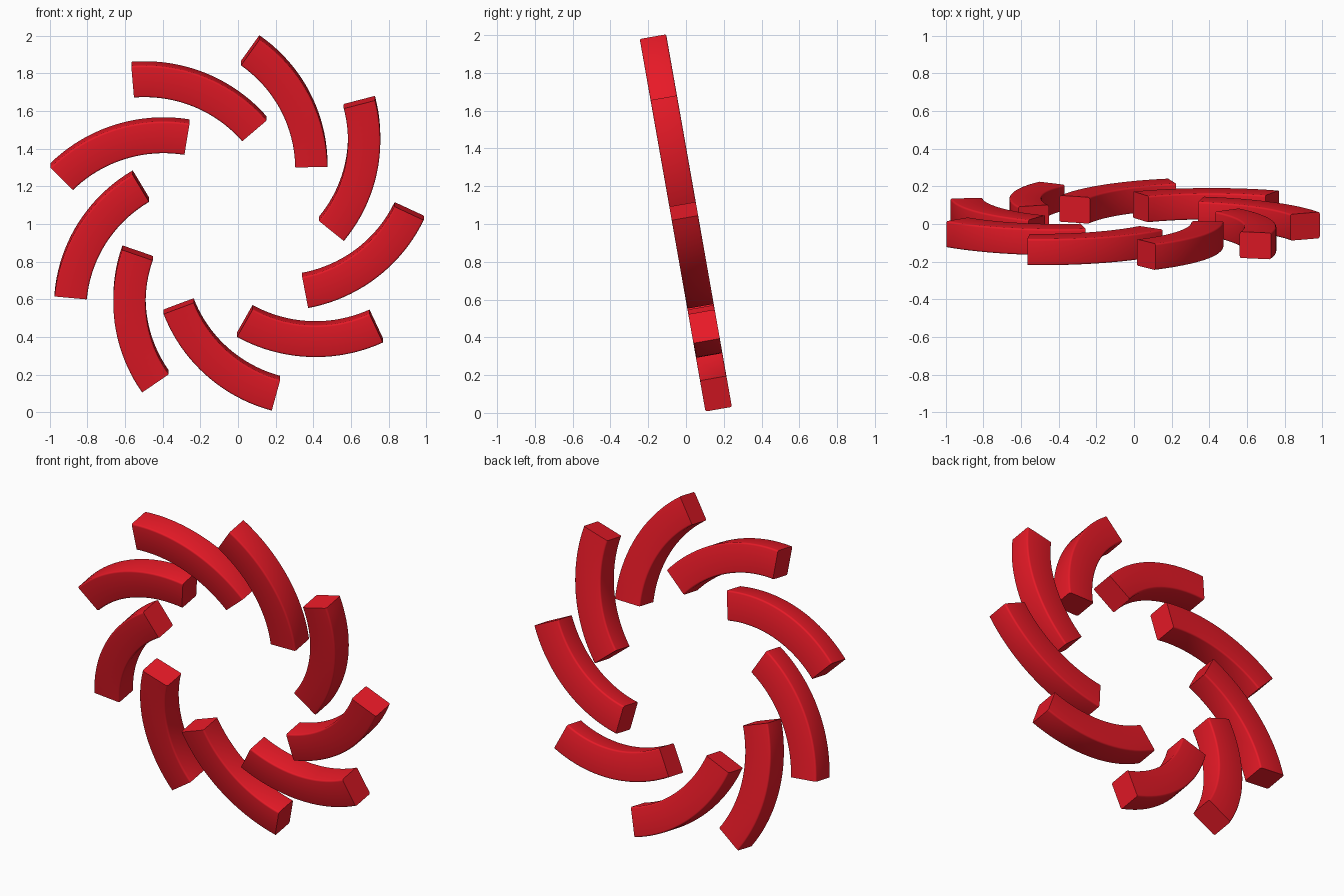
import bpy, bmesh
from math import cos, sin, pi, radians
from mathutils import Matrix

if "Cube" in bpy.data.objects:
    bpy.data.objects.remove(bpy.data.objects["Cube"])

BLADES, TILT, THICK = 9, radians(10), 0.142
R_IN, R_OUT, CX, CZ = 0.683, 0.855, 0.442, 0.148   # arc of one blade and its centre
MID, HALF, STEPS, BEV = radians(-92.25), radians(27.0), 20, 0.01

red = bpy.data.materials.new("red")
red.diffuse_color = (0.8, 0.01, 0.02, 1)
red.use_nodes = True
red.node_tree.nodes["Principled BSDF"].inputs["Base Color"].default_value = red.diffuse_color

# Rounded rectangular cross-section: (radius, depth)
section = []
for k, (sr, sy) in enumerate([(1, 1), (-1, 1), (-1, -1), (1, -1)]):
    cr = (R_OUT - BEV) if sr > 0 else (R_IN + BEV)
    for j in range(4):
        a = k * pi / 2 + j * pi / 6
        section.append((cr + BEV * cos(a), sy * (THICK / 2 - BEV) + BEV * sin(a)))

# One curved blade swept along its arc
bm = bmesh.new()
rings = []
for i in range(STEPS + 1):
    a = MID - HALF + 2 * HALF * i / STEPS
    rings.append([bm.verts.new((CX + r * cos(a), y, CZ + r * sin(a))) for r, y in section])
n = len(section)
for p, q in zip(rings, rings[1:]):
    for j in range(n):
        bm.faces.new((p[j], p[(j + 1) % n], q[(j + 1) % n], q[j]))
bm.faces.new(rings[0])
bm.faces.new(rings[-1])
bmesh.ops.recalc_face_normals(bm, faces=bm.faces)
mesh = bpy.data.meshes.new("blade")
bm.to_mesh(mesh)
bm.free()
mesh.materials.append(red)

# Ring of blades, leaning forward
place = Matrix.Translation((-0.03, 0, 1.0)) @ Matrix.Rotation(TILT, 4, 'X')
for i in range(BLADES):
    ob = bpy.data.objects.new(f"blade_{i + 1}", mesh)
    bpy.context.collection.objects.link(ob)
    ob.matrix_world = place @ Matrix.Rotation(i * 2 * pi / BLADES, 4, 'Y')

# Smooth long sides, sharp ends
bpy.context.view_layer.objects.active = ob
ob.select_set(True)
bpy.ops.object.shade_smooth_by_angle(angle=radians(35))
